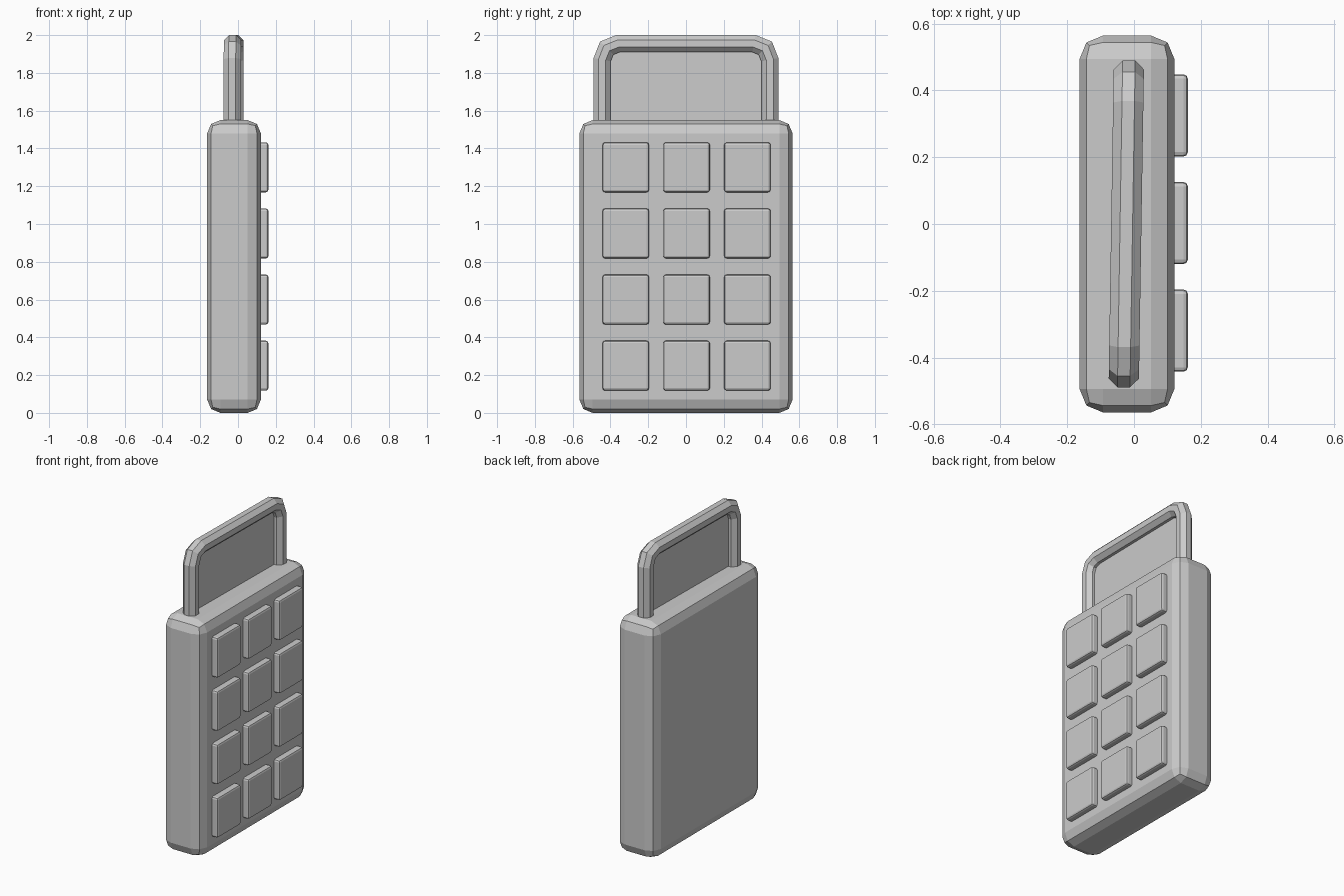
import bpy, bmesh, math
from mathutils import Vector

if "Cube" in bpy.data.objects:
    bpy.data.objects.remove(bpy.data.objects["Cube"])


def finish(bm, name):
    mesh = bpy.data.meshes.new(name)
    bm.to_mesh(mesh)
    bm.free()
    obj = bpy.data.objects.new(name, mesh)
    bpy.context.collection.objects.link(obj)
    return obj


def bevelled_box(name, lo, hi, width, segments):
    lo, hi = Vector(lo), Vector(hi)
    bm = bmesh.new()
    bmesh.ops.create_cube(bm, size=1)
    for v in bm.verts:
        v.co = (lo + hi) / 2 + v.co * (hi - lo)
    obj = finish(bm, name)
    mod = obj.modifiers.new("bevel", 'BEVEL')
    mod.width = width
    mod.segments = segments
    return obj


# Main casing
bevelled_box("casing", (-0.163, -0.564, 0), (0.121, 0.564, 1.55), 0.07, 2)

# Keypad: 3 columns by 4 rows
for row in range(4):
    for col in range(3):
        y = 0.003 + (col - 1) * 0.322
        z = 0.25 + row * 0.35
        bevelled_box(f"key_{row}_{col}", (0.07, y - 0.123, z - 0.132),
                     (0.161, y + 0.123, z + 0.132), 0.013, 2)

# Carry handle path (y, z), slightly twisted about the vertical
half = [(0.444, 1.48), (0.444, 1.87), (0.42, 1.931), (0.36, 1.955)]
path = [Vector((-y, z)) for y, z in half] + [Vector((y, z)) for y, z in reversed(half)]


def place(x, p):
    return (-0.023 + x + p.x * 0.016, p.x, p.y)


# Octagonal tube with mitred corners
bm = bmesh.new()
radius, sides = 0.049, 8
rings = []
for i, p in enumerate(path):
    before = (p - path[i - 1]).normalized() if i else None
    after = (path[i + 1] - p).normalized() if i < len(path) - 1 else None
    before, after = before or after, after or before
    tangent = (before + after).normalized()
    normal = Vector((-tangent.y, tangent.x)) / tangent.dot(before)
    ring = []
    for k in range(sides):
        a = 2 * math.pi * (k + 0.5) / sides
        ring.append(bm.verts.new(place(radius * math.cos(a),
                                       p + normal * radius * math.sin(a))))
    rings.append(ring)
for r0, r1 in zip(rings, rings[1:]):
    for k in range(sides):
        n = (k + 1) % sides
        bm.faces.new((r0[k], r0[n], r1[n], r1[k]))
bm.faces.new(rings[0])
bm.faces.new(rings[-1])
bmesh.ops.recalc_face_normals(bm, faces=bm.faces)
finish(bm, "handle")

# Flat panel filling the handle
bm = bmesh.new()
bm.faces.new([bm.verts.new(place(0, p)) for p in reversed(path)])
bm.normal_update()
finish(bm, "handle_panel")
